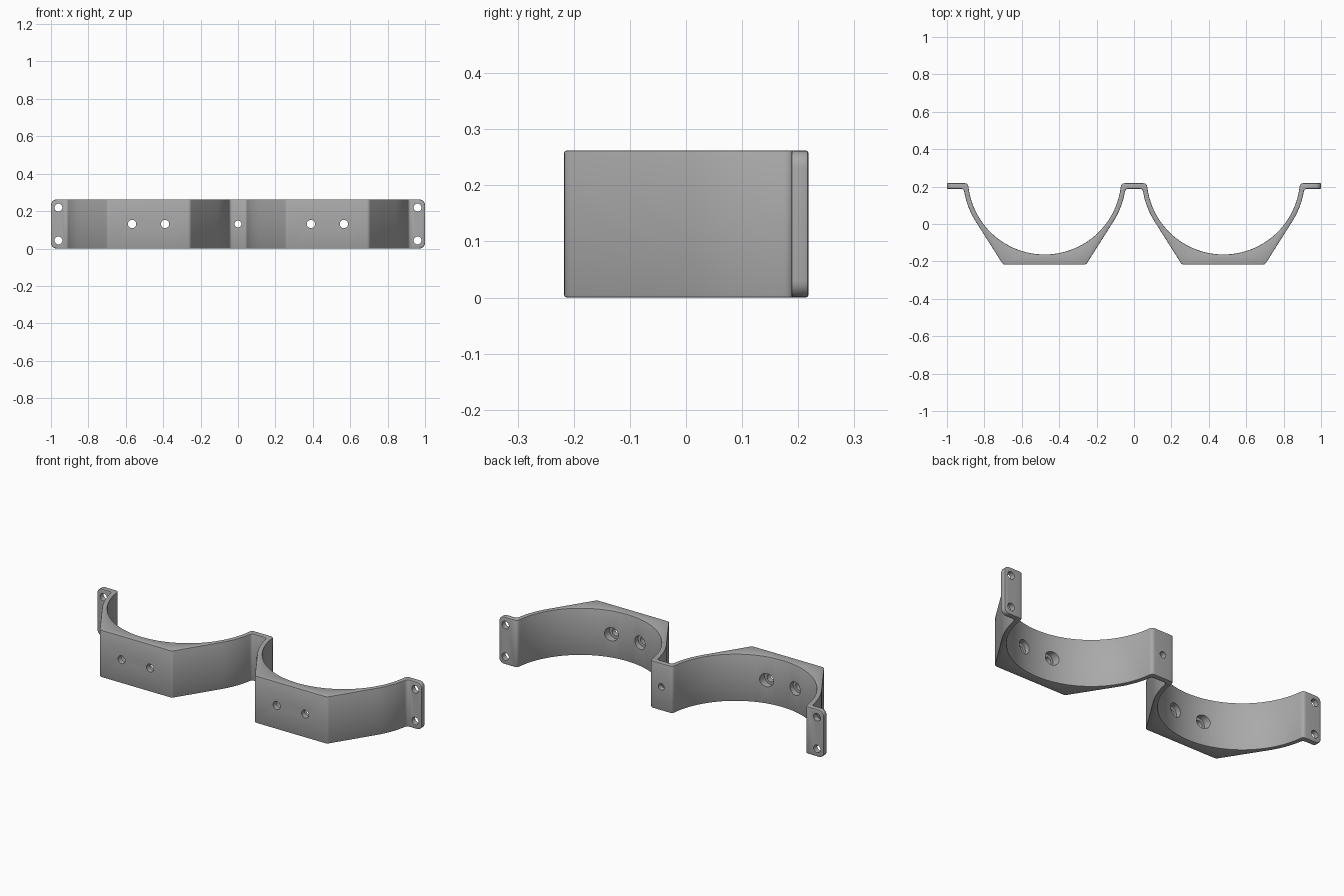
import bpy, bmesh
from math import sin, cos, radians
from mathutils import Vector, Matrix

if "Cube" in bpy.data.objects:
    bpy.data.objects.remove(bpy.data.objects["Cube"], do_unlink=True)

HEIGHT = 0.262
CX, CY = 0.478, 0.247          # cradle circle centre
R_IN, R_OUT = 0.41, 0.436
BACK, TAB, FRONT = 0.218, 0.188, -0.217


def arc(radius, start, end, steps):
    angles = [radians(start + (end - start) * i / steps) for i in range(steps + 1)]
    return [(CX + radius * cos(a), CY + radius * sin(a), 0) for a in angles]


def rounded(path):
    """Replace each corner that has a setback by a short curve."""
    out = []
    for i, (x, y, d) in enumerate(path):
        p = Vector((x, y))
        if not d:
            out.append(p)
            continue
        a = Vector(path[i - 1][:2])
        b = Vector(path[(i + 1) % len(path)][:2])
        a = p + (a - p).normalized() * d
        b = p + (b - p).normalized() * d
        for k in range(6):
            t = k / 5
            out.append(a * (1 - t) ** 2 + p * 2 * t * (1 - t) + b * t * t)
    return out


# Plan outline: one cradle, then its mirror image
half = [(CX - R_IN, BACK, 0.018)]
half += arc(R_IN, 188, 352, 48)
half += [(CX + R_IN, BACK, 0.018), (1, BACK, 0), (1, TAB, 0), (CX + R_OUT - 0.003, TAB, 0.015)]
half += arc(R_OUT, -10, -33, 8)
half += [(CX + 0.222, FRONT, 0.012), (CX - 0.222, FRONT, 0.012)]
half += arc(R_OUT, 213, 190, 8)
half += [(CX - R_OUT + 0.003, TAB, 0.015)]
outline = rounded(half + [(-x, y, d) for x, y, d in reversed(half)])

# Extruded bracket body with rounded tab corners
bm = bmesh.new()
face = bm.faces.new([bm.verts.new((p.x, p.y, 0)) for p in outline])
ext = bmesh.ops.extrude_face_region(bm, geom=[face])
bmesh.ops.translate(bm, vec=(0, 0, HEIGHT),
                    verts=[v for v in ext["geom"] if isinstance(v, bmesh.types.BMVert)])
bmesh.ops.recalc_face_normals(bm, faces=bm.faces)
corners = [e for e in bm.edges
           if all(abs(v.co.x) > 0.999 for v in e.verts)
           and abs(e.verts[0].co.z - e.verts[1].co.z) < 0.001]
bmesh.ops.bevel(bm, geom=corners, offset=0.03, segments=6, profile=0.5, affect='EDGES')
mesh = bpy.data.meshes.new("bracket")
bm.to_mesh(mesh)
bm.free()
bracket = bpy.data.objects.new("double_cradle_bracket", mesh)
bpy.context.collection.objects.link(bracket)


def cutter(name, holes):
    """Cylinders along y: x, z, radius, y start, y end."""
    b = bmesh.new()
    for x, z, r, y0, y1 in holes:
        place = Matrix.Translation((x, (y0 + y1) / 2, z)) @ Matrix.Rotation(radians(90), 4, 'X')
        bmesh.ops.create_cone(b, cap_ends=True, segments=32, radius1=r, radius2=r,
                              depth=y1 - y0, matrix=place)
    m = bpy.data.meshes.new(name)
    b.to_mesh(m)
    b.free()
    ob = bpy.data.objects.new(name, m)
    ob.hide_render = True
    bpy.context.collection.objects.link(ob)
    return ob


# Screw holes and counterbores
MID = HEIGHT / 2
screw_x = [s * CX + o for s in (-1, 1) for o in (-0.088, 0.088)]
holes = [(x, MID, 0.022, -0.3, 0) for x in screw_x]
holes += [(s * 0.96, MID + o, 0.021, 0.1, 0.3) for s in (-1, 1) for o in (-0.088, 0.088)]
holes += [(0, MID, 0.018, 0.1, 0.3)]
cutters = [cutter("screw_hole_cutter", holes),
           cutter("counterbore_cutter", [(x, MID, 0.037, -0.188, 0) for x in screw_x])]

# Softened rims, then the holes
bev = bracket.modifiers.new("rim_bevel", 'BEVEL')
bev.width, bev.segments, bev.limit_method = 0.004, 2, 'ANGLE'
bev.angle_limit = radians(40)
for c in cutters:
    mod = bracket.modifiers.new("cut", 'BOOLEAN')
    mod.operation, mod.solver, mod.object = 'DIFFERENCE', 'EXACT', c
bpy.context.view_layer.update()
deps = bpy.context.evaluated_depsgraph_get()
final = bpy.data.meshes.new_from_object(bracket.evaluated_get(deps))
bracket.modifiers.clear()
bracket.data = final
for c in cutters:
    bpy.data.objects.remove(c, do_unlink=True)

# Plain grey finish
grey = bpy.data.materials.new("plain_grey")
grey.use_nodes = True
colour = (0.4, 0.4, 0.4, 1)
grey.diffuse_color = colour
grey.node_tree.nodes["Principled BSDF"].inputs["Base Color"].default_value = colour
final.materials.clear()
final.materials.append(grey)

bpy.ops.object.select_all(action='DESELECT')
bracket.select_set(True)
bpy.context.view_layer.objects.active = bracket
bpy.ops.object.shade_smooth_by_angle(angle=radians(30))
